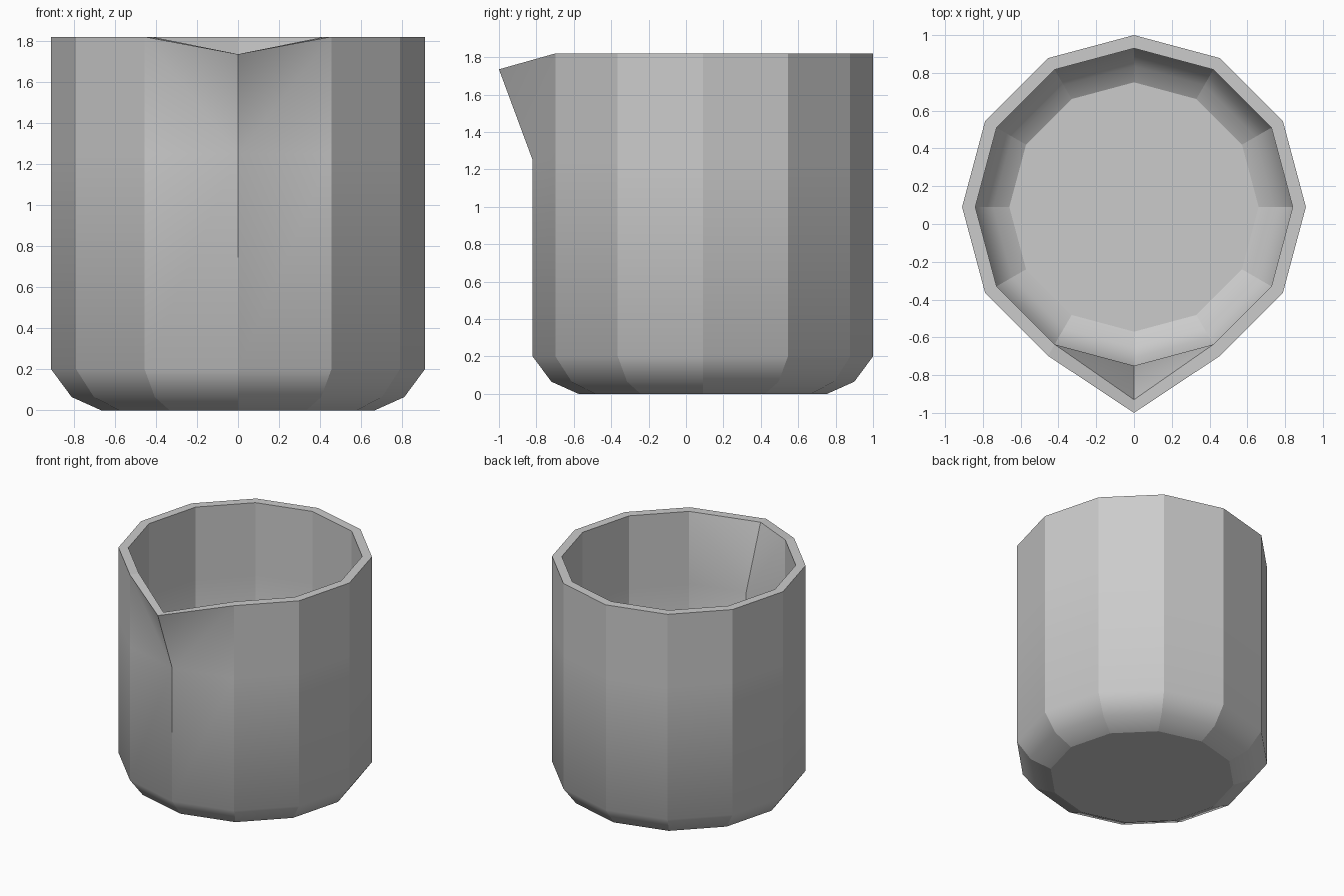
import bpy, bmesh
from math import cos, sin, radians

if "Cube" in bpy.data.objects:
    bpy.data.objects.remove(bpy.data.objects["Cube"])

SIDES, CENTRE_Y, FRONT = 12, 0.09, 9

# Cup profile (radius, height): outside going up, then inside going down
profile = [(0.665, 0.0), (0.81, 0.065), (0.91, 0.20), (0.91, 1.25), (0.91, 1.82),
           (0.84, 1.82), (0.84, 1.25), (0.84, 0.23), (0.745, 0.12), (0.66, 0.07)]
OUT_LOW, OUT_RIM, IN_RIM, IN_LOW = 3, 4, 5, 6

bm = bmesh.new()
rings = []
for r, z in profile:
    rings.append([bm.verts.new((r * cos(radians(30 * i)),
                                CENTRE_Y + r * sin(radians(30 * i)), z))
                  for i in range(SIDES)])

# Pouring lip: pull the front rim points out and down
for k, y in ((OUT_RIM, -1.0), (IN_RIM, -0.93)):
    rings[k][FRONT].co.y = y
    rings[k][FRONT].co.z = 1.735

# Walls and rim
walls = {}
for k in range(len(rings) - 1):
    a, b = rings[k], rings[k + 1]
    for i in range(SIDES):
        j = (i + 1) % SIDES
        walls[k, i] = bm.faces.new((a[i], a[j], b[j], b[i]))

# Base and inner floor
bm.faces.new(rings[0][::-1])
bm.faces.new(rings[-1])

# Crease the lip panels from the rim corners to the lip root
for row, low, rim in ((OUT_LOW, OUT_LOW, OUT_RIM), (IN_RIM, IN_LOW, IN_RIM)):
    for panel, corner in ((FRONT - 1, FRONT - 1), (FRONT, FRONT + 1)):
        bmesh.utils.face_split(walls[row, panel], rings[low][FRONT], rings[rim][corner])

# Smooth up the profile, sharp along upright edges, rim and base
for f in bm.faces:
    f.smooth = True
for a, b in zip(rings, rings[1:]):
    for va, vb in zip(a, b):
        bm.edges.get((va, vb)).smooth = False
for k in (0, OUT_RIM, IN_RIM, len(rings) - 1):
    for i in range(SIDES):
        bm.edges.get((rings[k][i], rings[k][(i + 1) % SIDES])).smooth = False

bmesh.ops.recalc_face_normals(bm, faces=bm.faces[:])
mesh = bpy.data.meshes.new("pouring_cup")
bm.to_mesh(mesh)
bm.free()
bpy.context.collection.objects.link(bpy.data.objects.new("pouring_cup", mesh))
